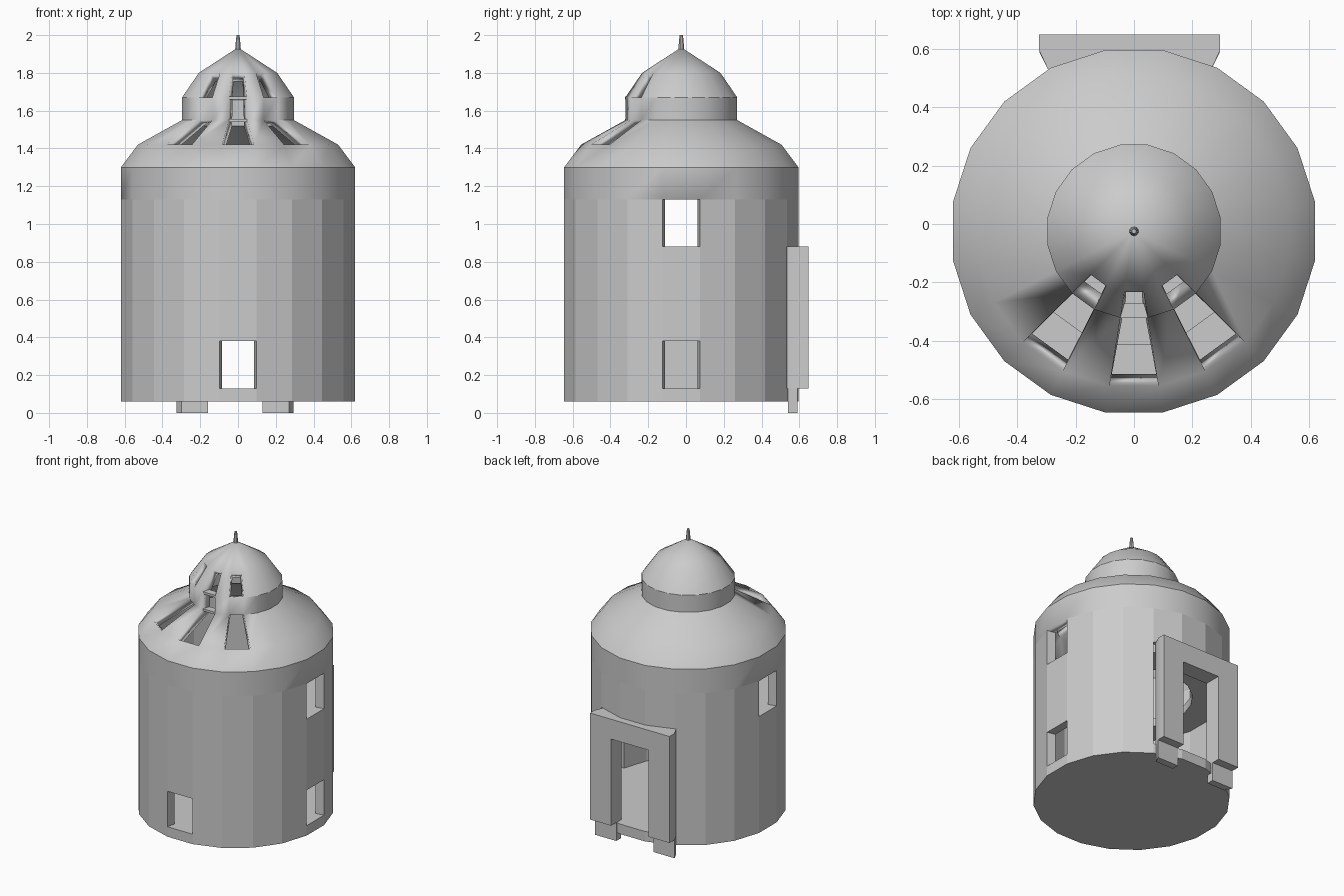
import bpy, bmesh, math

if "Cube" in bpy.data.objects:
    bpy.data.objects.remove(bpy.data.objects["Cube"])

N, CY = 20, -0.025          # sides of the tower, y of its axis


def finish(name, bm, angle=30):
    me = bpy.data.meshes.new(name)
    bm.to_mesh(me)
    bm.free()
    ob = bpy.data.objects.new(name, me)
    bpy.context.collection.objects.link(ob)
    bpy.ops.object.select_all(action='DESELECT')
    bpy.context.view_layer.objects.active = ob
    ob.select_set(True)
    bpy.ops.object.shade_smooth_by_angle(angle=math.radians(angle))
    return ob


def lathe(name, profile, holes=(), loop=False, n=N, angle=30):
    """Spin (radius, z) points; holes = set of (profile segment, side) left open."""
    bm = bmesh.new()
    rings = []
    for r, z in profile:
        if r == 0:
            rings.append([bm.verts.new((0, CY, z))] * n)
        else:
            a = [2 * math.pi * (i - 0.5) / n for i in range(n)]
            rings.append([bm.verts.new((r * math.cos(t), CY + r * math.sin(t), z)) for t in a])
    for j in range(len(rings) if loop else len(rings) - 1):
        lo, hi = rings[j], rings[(j + 1) % len(rings)]
        for i in range(n):
            if (j, i) in holes:
                continue
            k = (i + 1) % n
            quad = list(dict.fromkeys((lo[i], lo[k], hi[k], hi[i])))
            bm.faces.new(quad)
    return finish(name, bm, angle)


def prism(name, plan, z0, z1):
    """Extrude a plan polygon straight up."""
    bm = bmesh.new()
    f = bm.faces.new([bm.verts.new((x, y, z0)) for x, y in plan])
    up = bmesh.ops.extrude_face_region(bm, geom=[f])['geom']
    for v in up:
        if isinstance(v, bmesh.types.BMVert):
            v.co.z = z1
    bmesh.ops.recalc_face_normals(bm, faces=bm.faces)
    return finish(name, bm)


# Tower shell: wall, sloped roof, drum and domed cap in one profile
R = 0.628
profile = [(R, 0.06), (R, 0.13), (R, 0.38), (R, 0.88), (R, 1.13), (R, 1.30),
           (0.537, 1.42), (0.30, 1.55), (0.30, 1.67), (0.21, 1.80), (0, 1.935)]
RIGHT, BACK, LEFT, FRONT = 0, 5, 10, 15
holes = {(1, FRONT), (1, RIGHT), (3, RIGHT), (3, LEFT), (7, FRONT)}
for s in (FRONT - 2, FRONT, FRONT + 2):        # roof and dome lights
    holes |= {(6, s), (8, s)}
for s in (BACK - 1, BACK, BACK + 1):           # doorway
    holes |= {(1, s), (2, s)}
shell = lathe("tower_shell", profile, holes)
for p in shell.data.polygons:                  # lower wall is faceted
    if p.center.z < 1.1:
        p.use_smooth = False
sol = shell.modifiers.new("thickness", 'SOLIDIFY')
sol.thickness, sol.offset = 0.06, -1

# Floors: solid ground floor and a gallery ring upstairs
lathe("ground_floor", [(0, 0.06), (0.62, 0.06), (0.62, 0.13), (0, 0.13)])
lathe("gallery_floor", [(0.39, 0.82), (0.60, 0.82), (0.60, 0.88), (0.39, 0.88)], loop=True)

# Bars between the stacked front windows
for name, z in (("lower_bar", 1.548), ("upper_bar", 1.668)):
    y = CY - 0.297
    prism(name, [(-0.047, y), (0.047, y), (0.047, y + 0.05), (-0.047, y + 0.05)], z - 0.008, z + 0.008)

# Finial
lathe("finial", [(0, 1.91), (0.017, 1.91), (0.011, 1.98), (0.008, 2.0), (0, 2.0)], n=10)

# Door frame: two jambs with feet, and a lintel
CX = -0.015
for side, s in (("left", -1), ("right", 1)):
    jamb = [(0.145, 0.53), (0.28, 0.53), (0.31, 0.595), (0.31, 0.648), (0.145, 0.648)]
    prism("door_jamb_" + side, [(CX + s * x, y) for x, y in jamb], 0.13, 0.74)
    foot = [(0.145, 0.54), (0.285, 0.54), (0.31, 0.59), (0.145, 0.59)]
    prism("door_foot_" + side, [(CX + s * x, y) for x, y in foot], 0.0, 0.13)
half = [(0.28, 0.53), (0.31, 0.595), (0.31, 0.648)]
lintel = [(CX + x, y) for x, y in half] + [(CX - x, y) for x, y in reversed(half)]
prism("door_lintel", lintel, 0.74, 0.88)
